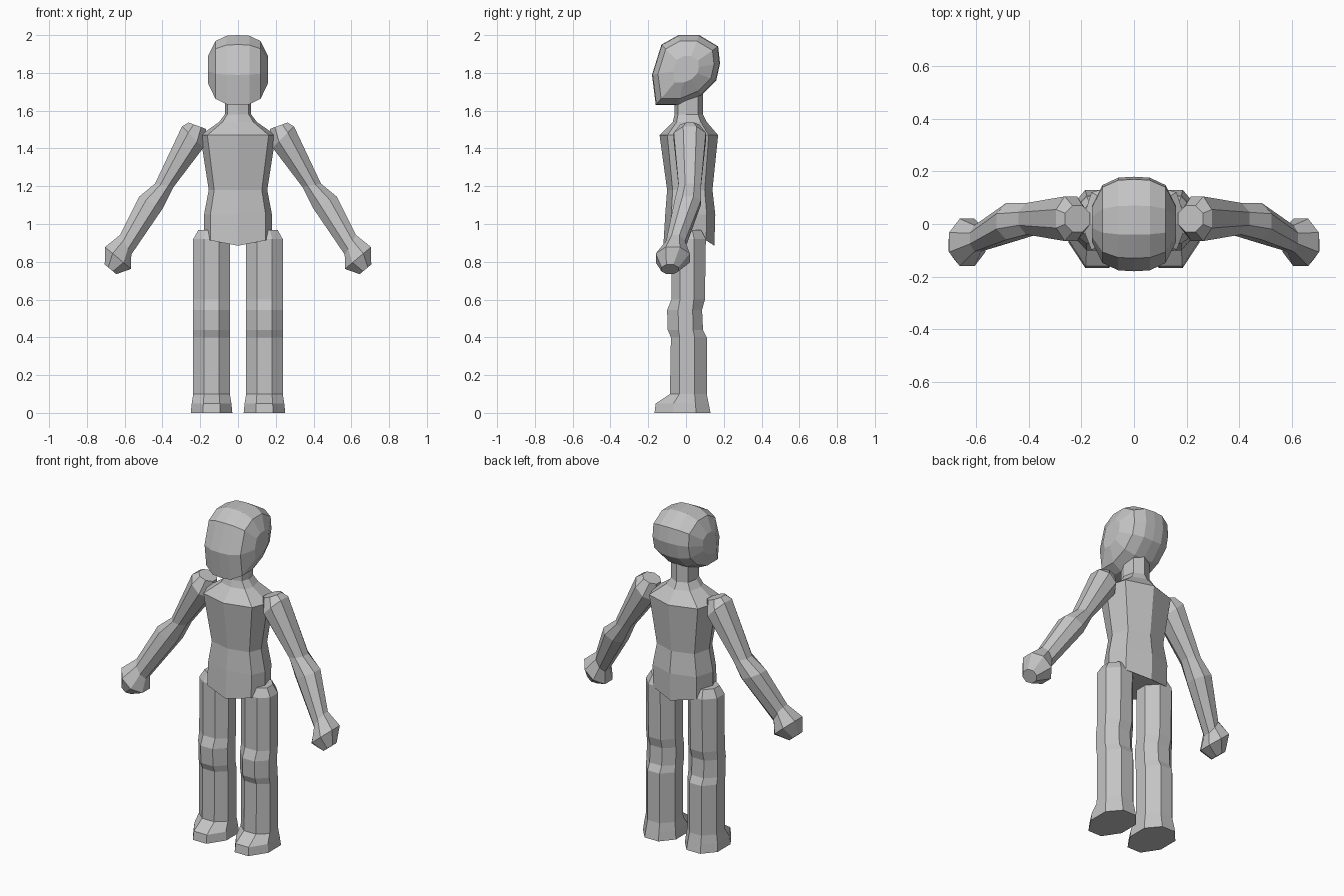
import bpy
import bmesh
from math import cos, sin, pi, radians, copysign
from mathutils import Vector

default_cube = bpy.data.objects.get("Cube")
if default_cube:
    bpy.data.objects.remove(default_cube, do_unlink=True)

grey = bpy.data.materials.new("plain grey")
grey.use_nodes = True
grey.diffuse_color = (0.55, 0.55, 0.55, 1)
grey.node_tree.nodes["Principled BSDF"].inputs["Base Color"].default_value = grey.diffuse_color


def make_limb_outline():
    """Regular octagon with flat front, back and sides, filling a unit square."""
    reach = cos(pi / 8)
    angles = [pi * (step + 0.5) / 4 for step in range(8)]
    return [(cos(angle) / reach, sin(angle) / reach) for angle in angles]


def make_body_outline():
    """Boxy octagon with a ridge along the middle of the front and back."""
    angles = [pi * step / 4 for step in range(8)]
    return [(copysign(abs(cos(angle)) ** 0.6, cos(angle)), sin(angle))
            for angle in angles]


LIMB = make_limb_outline()
BODY = make_body_outline()


def level_ring(outline, height, width, front, back, middle=0, drop=0):
    """Horizontal cross-section; drop lowers it towards its middle."""
    return [Vector((middle + across * width,
                    along * (back if along > 0 else front),
                    height - drop * (1 - abs(across))))
            for across, along in outline]


def tilted_ring(side, center, radius, depth, tilt):
    """Arm cross-section leaning outwards by tilt degrees."""
    middle = Vector(center)
    lean = Vector((cos(radians(tilt)), 0, sin(radians(tilt)))) * radius
    ring = [middle + across * lean + Vector((0, along * depth, 0))
            for across, along in LIMB]
    return [Vector((side * point.x, point.y, point.z)) for point in ring]


def loft(name, rings):
    """Skin equal-sized rings with flat faces and cap both ends."""
    bm = bmesh.new()
    loops = [[bm.verts.new(point) for point in ring] for ring in rings]
    for lower, upper in zip(loops, loops[1:]):
        for i in range(len(lower)):
            bm.faces.new((lower[i - 1], lower[i], upper[i], upper[i - 1]))
    bm.faces.new(loops[0])
    bm.faces.new(loops[-1])
    bmesh.ops.recalc_face_normals(bm, faces=bm.faces)
    mesh = bpy.data.meshes.new(name)
    bm.to_mesh(mesh)
    bm.free()
    mesh.materials.append(grey)
    bpy.context.collection.objects.link(bpy.data.objects.new(name, mesh))


def build_torso():
    # Hips, waist, chest, sloping shoulders and neck
    loft("torso", [
        level_ring(BODY, height=0.92, width=0.18, front=0.12, back=0.15, drop=0.035),
        level_ring(BODY, height=1.05, width=0.18, front=0.11, back=0.155),
        level_ring(BODY, height=1.18, width=0.155, front=0.1, back=0.14),
        level_ring(BODY, height=1.47, width=0.2, front=0.14, back=0.17),
        level_ring(BODY, height=1.54, width=0.1, front=0.07, back=0.11),
        level_ring(BODY, height=1.58, width=0.07, front=0.06, back=0.09),
        level_ring(BODY, height=1.72, width=0.07, front=0.06, back=0.09),
    ])


def build_head():
    # Side profile from the chin over the face and crown to the nape
    profile = [(-0.16, 1.63), (-0.18, 1.79), (-0.13, 1.95), (-0.04, 2),
               (0.07, 2), (0.17, 1.94), (0.18, 1.85), (0.16, 1.76),
               (0.08, 1.68), (-0.04, 1.63)]
    center = Vector((0, 0, 1.82))
    half = [0.06, 0.12, 0.16]
    slices = []
    for x in [-x for x in reversed(half)] + [0] + half:
        # The profile shrinks along a rounded curve towards each side
        size = (1 - abs(x / 0.165) ** 3) ** 0.4
        slices.append([center + Vector((x, y * size, (z - center.z) * size))
                       for y, z in profile])
    loft("head", slices)


def build_arm(name, side):
    # Shoulder cap, upper arm, elbow, wrist, fist and knuckles
    loft(name, [
        tilted_ring(side, center=(0.215, 0.02, 1.52), radius=0.05, depth=0.05, tilt=20),
        tilted_ring(side, center=(0.24, 0.02, 1.46), radius=0.08, depth=0.085, tilt=45),
        tilted_ring(side, center=(0.39, 0.02, 1.205), radius=0.05, depth=0.06, tilt=10),
        tilted_ring(side, center=(0.46, 0.01, 1.115), radius=0.07, depth=0.07, tilt=25),
        tilted_ring(side, center=(0.595, -0.055, 0.89), radius=0.06, depth=0.05, tilt=60),
        tilted_ring(side, center=(0.635, -0.07, 0.82), radius=0.09, depth=0.09, tilt=40),
        tilted_ring(side, center=(0.675, -0.085, 0.76), radius=0.04, depth=0.045, tilt=40),
    ])


def build_leg(name, side):
    middle = side * 0.14

    def ring(height, front, back, width=0.097):
        return level_ring(LIMB, height, width, front, back, middle)

    # Sole, toe, ankle, shin, bent knee, thigh and rounded hip
    loft(name, [
        ring(height=0, front=0.167, back=0.13, width=0.11),
        ring(height=0.05, front=0.16, back=0.12, width=0.105),
        ring(height=0.1, front=0.085, back=0.11),
        ring(height=0.4, front=0.08, back=0.11),
        ring(height=0.44, front=0.097, back=0.09),
        ring(height=0.545, front=0.1, back=0.085),
        ring(height=0.6, front=0.077, back=0.1),
        ring(height=0.92, front=0.075, back=0.105),
        ring(height=0.968, front=0.05, back=0.08, width=0.07),
    ])


build_torso()
build_head()
for label, side in (("left", 1), ("right", -1)):
    build_arm(label + "_arm", side)
    build_leg(label + "_leg", side)
